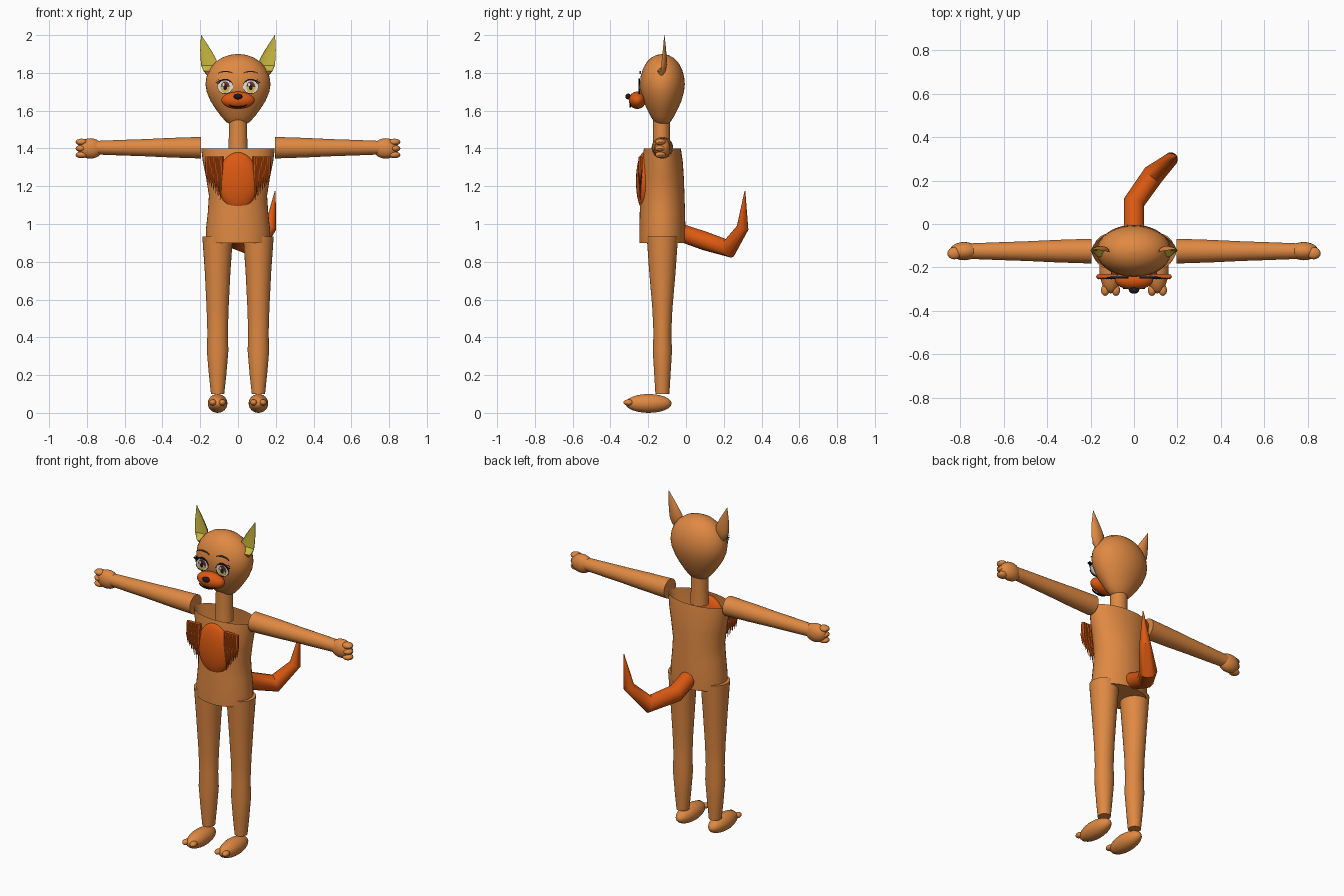
import bpy, bmesh, math
from mathutils import Vector

cube = bpy.data.objects.get("Cube")
if cube:
    bpy.data.objects.remove(cube, do_unlink=True)


def material(name, color):
    m = bpy.data.materials.new(name)
    m.use_nodes = True
    m.diffuse_color = (*color, 1)
    m.node_tree.nodes["Principled BSDF"].inputs["Base Color"].default_value = (*color, 1)
    return m


TAN = material("tan fur", (.74, .25, .055))
ORANGE = material("orange fur", (.72, .1, .006))
YELLOW = material("ear yellow", (.58, .47, .05))
BLACK = material("black", (.012, .01, .012))
WHITE = material("eye white", (.85, .85, .88))
SLATE = material("brow slate", (.1, .1, .11))
GOLD = material("iris gold", (.7, .48, .07))
BROWN = material("iris brown", (.16, .035, .02))

made = []
CY = -.125  # depth of the body axis


def finish(name, bm, *mats):
    bmesh.ops.recalc_face_normals(bm, faces=bm.faces)
    mesh = bpy.data.meshes.new(name)
    bm.to_mesh(mesh)
    bm.free()
    for m in mats:
        mesh.materials.append(m)
    ob = bpy.data.objects.new(name, mesh)
    bpy.context.collection.objects.link(ob)
    made.append(ob)
    return ob


def loft(name, rings, mat, sides=32, caps=(True, True)):
    """Skin a list of elliptical rings given as (centre, half axis, half axis)."""
    bm = bmesh.new()
    loops = []
    for c, u, v in rings:
        loops.append([bm.verts.new(Vector(c) + Vector(u) * math.cos(a) + Vector(v) * math.sin(a))
                      for a in (math.tau * i / sides for i in range(sides))])
    for p, q in zip(loops, loops[1:]):
        for i in range(sides):
            j = (i + 1) % sides
            bm.faces.new((p[i], p[j], q[j], q[i]))
    for cap, loop in zip(caps, (loops[0], loops[-1])):
        if cap:
            bm.faces.new(loop)
    return finish(name, bm, mat)


def upright(name, profile, mat, x=0, y=CY, **kw):
    """Loft along z from (z, half width, half depth) rows."""
    return loft(name, [((x, y, z), (w, 0, 0), (0, d, 0)) for z, w, d in profile], mat, **kw)


def ball(name, centre, radii, mat, seg=24):
    bm = bmesh.new()
    bmesh.ops.create_uvsphere(bm, u_segments=seg, v_segments=seg // 2, radius=1)
    bmesh.ops.scale(bm, vec=radii, verts=bm.verts)
    bmesh.ops.translate(bm, vec=centre, verts=bm.verts)
    return finish(name, bm, mat)


def plate(name, pts, y, mat, thick=.007):
    """Thin plate facing the front, outlined in x and z."""
    bm = bmesh.new()
    face = bm.faces.new([bm.verts.new((x, y, z)) for x, z in pts])
    out = bmesh.ops.extrude_face_region(bm, geom=[face])
    bmesh.ops.translate(bm, vec=(0, thick, 0),
                        verts=[g for g in out["geom"] if isinstance(g, bmesh.types.BMVert)])
    return finish(name, bm, mat)


def disc(x, z, rx, rz, start=0, end=math.tau, n=24):
    return [(x + rx * math.cos(start + (end - start) * i / n),
             z + rz * math.sin(start + (end - start) * i / n)) for i in range(n)]


def band(x, z, rx, rz, start, end, thick, n=10):
    """Curved stroke that thins to points at both ends."""
    arc = [(start + (end - start) * i / n, math.sin(math.pi * i / n)) for i in range(n + 1)]
    outer = [(x + rx * math.cos(a), z + rz * math.sin(a) + thick * t) for a, t in arc]
    inner = [(x + rx * math.cos(a), z + rz * math.sin(a)) for a, t in arc[1:-1]]
    return outer + inner[::-1]


# Torso, open at the shoulders, with neck and egg-shaped head
upright("torso", [(.9, .168, .122), (.97, .17, .122), (1.06, .16, .12), (1.15, .154, .117),
                  (1.24, .168, .114), (1.33, .186, .108), (1.4, .195, .098)],
        TAN, sides=40, caps=(True, False))
upright("neck", [(1.37, .053, .048), (1.45, .049, .045), (1.56, .048, .045)], TAN, y=-.13)
head = [(1.526, .04), (1.54, .062), (1.57, .09), (1.61, .119), (1.65, .145), (1.7, .166),
        (1.74, .172), (1.78, .167), (1.82, .15), (1.855, .122), (1.88, .086), (1.895, .045), (1.9, .005)]
upright("head", [(z, r, r * .69) for z, r in head], TAN, sides=40)

# Muzzle, nose and mouth
ball("muzzle", (0, -.258, 1.655), (.088, .045, .046), ORANGE, 32)
ball("nose", (0, -.306, 1.675), (.023, .015, .015), BLACK)
mouth = band(0, 1.637, .05, .014, math.pi, math.tau, -.007)
plate("mouth", mouth, -.3, BLACK, .009)

# Chest patch
ball("chest_patch", (0, -.222, 1.227), (.107, .043, .153), ORANGE, 32)

# Curved tail, tapering to a point
path = [(0, -.03, .955, .048), (0, .1, .91, .05), (.09, .228, .87, .05),
        (.172, .3, .98, .032), (.197, .312, 1.175, .002)]
pts = [Vector(p[:3]) for p in path]
rings = []
for i, p in enumerate(pts):
    ahead = (pts[min(i + 1, 4)] - p).normalized()
    behind = (p - pts[max(i - 1, 0)]).normalized()
    t = (ahead + behind).normalized()
    u = t.cross(Vector((.8, -.6, 0))).normalized()
    rings.append((p, u * path[i][3], t.cross(u) * path[i][3]))
loft("tail", rings, ORANGE, sides=12)

for s, side in ((1, "left"), (-1, "right")):
    # Arm, hand and three fingers
    loft(side + "_arm", [((s * x, CY, 1.404), (0, r, 0), (0, 0, r))
                         for x, r in ((.195, .057), (.35, .052), (.5, .045), (.62, .041), (.75, .036))], TAN)
    ball(side + "_hand", (s * .782, CY, 1.4), (.067, .042, .054), TAN)
    for i in (-1, 0, 1):
        ball(side + "_finger", (s * .828, -.135, 1.4 + i * .034), (.032, .028, .018), TAN, 16)

    # Leg, foot and toes
    upright(side + "_leg", [(.1, .035, .037), (.2, .046, .043), (.33, .057, .051), (.42, .054, .047),
                            (.55, .058, .053), (.75, .068, .07), (.935, .081, .083)], TAN, x=s * .108)
    ball(side + "_foot", (s * .108, -.198, .05), (.052, .122, .05), TAN)
    for i in (-1, 1):
        ball(side + "_toe", (s * .108 + i * .025, -.305, .055), (.019, .026, .016), TAN, 16)

    # Ear: a cone hollowed on its front, where the lining shows
    ear = upright(side + "_ear", [(1.785, .01, .008), (1.81, .03, .022), (1.84, .042, .028),
                                  (1.87, .042, .027), (1.92, .029, .018), (1.96, .015, .01), (2, .001, .001)],
                  TAN, y=-.13, sides=24)
    ear.data.materials.append(YELLOW)
    for v in ear.data.vertices:
        z = v.co.z
        if z > 1.83 and v.co.y < -.131:
            v.co.y = -.13 - (v.co.y + .13) * .35
        v.co.x += s * (.153 + max(0, z - 1.86) * .3)
        v.co.y += max(0, z - 1.85) * .1
    for f in ear.data.polygons:
        if f.normal.y < -.3 and f.center.z > 1.825:
            f.material_index = 1

    # Chest fur: a row of hanging spikes, longest near the middle
    for i in range(7):
        k = i / 6
        x, tip = .16 - k * .07, 1.225 - k * .095
        loft(side + "_chest_tuft", [((s * x, -.24, 1.358), (.013, 0, 0), (0, .01, 0)),
                                    ((s * (x + .002), -.243, 1.28), (.012, 0, 0), (0, .012, 0)),
                                    ((s * (x + .004), -.243, tip), (.001, 0, 0), (0, .001, 0))],
             ORANGE, sides=8)

    # Painted eye, lashes and brow
    ex, ez = s * .068, 1.726
    plate(side + "_eye_white", disc(ex, ez, .041, .034), -.247, WHITE)
    plate(side + "_iris", disc(ex, ez - .002, .024, .031), -.249, GOLD)
    plate(side + "_iris_shade", disc(ex, ez - .002, .024, .031, 0, math.pi), -.25, BROWN)
    plate(side + "_pupil", disc(ex, ez - .002, .01, .016), -.251, BLACK)
    plate(side + "_eye_glint", disc(ex - .009, ez + .012, .006, .008), -.252, WHITE)
    plate(side + "_upper_lash", band(ex, ez, .043, .034, .15, math.pi - .15, .009), -.251, BLACK)
    plate(side + "_lower_lash", band(ex, ez, .041, .034, math.pi + .3, math.tau - .3, -.003), -.251, BLACK)
    for i in range(3):
        x, z = ex + s * (.034 - i * .006), ez + .016 + i * .007
        plate(side + "_lash_flick", [(x, z - .004), (x + s * .022, z + .012), (x, z + .004)], -.25, BLACK)
    plate(side + "_brow", band(s * .066, 1.792, .042, .012, .1, math.pi - .1, .007), -.246, SLATE)

# Smooth shading with sharp edges kept
bpy.ops.object.select_all(action="DESELECT")
for ob in made:
    ob.select_set(True)
bpy.context.view_layer.objects.active = made[0]
bpy.ops.object.shade_smooth_by_angle(angle=math.radians(35))
